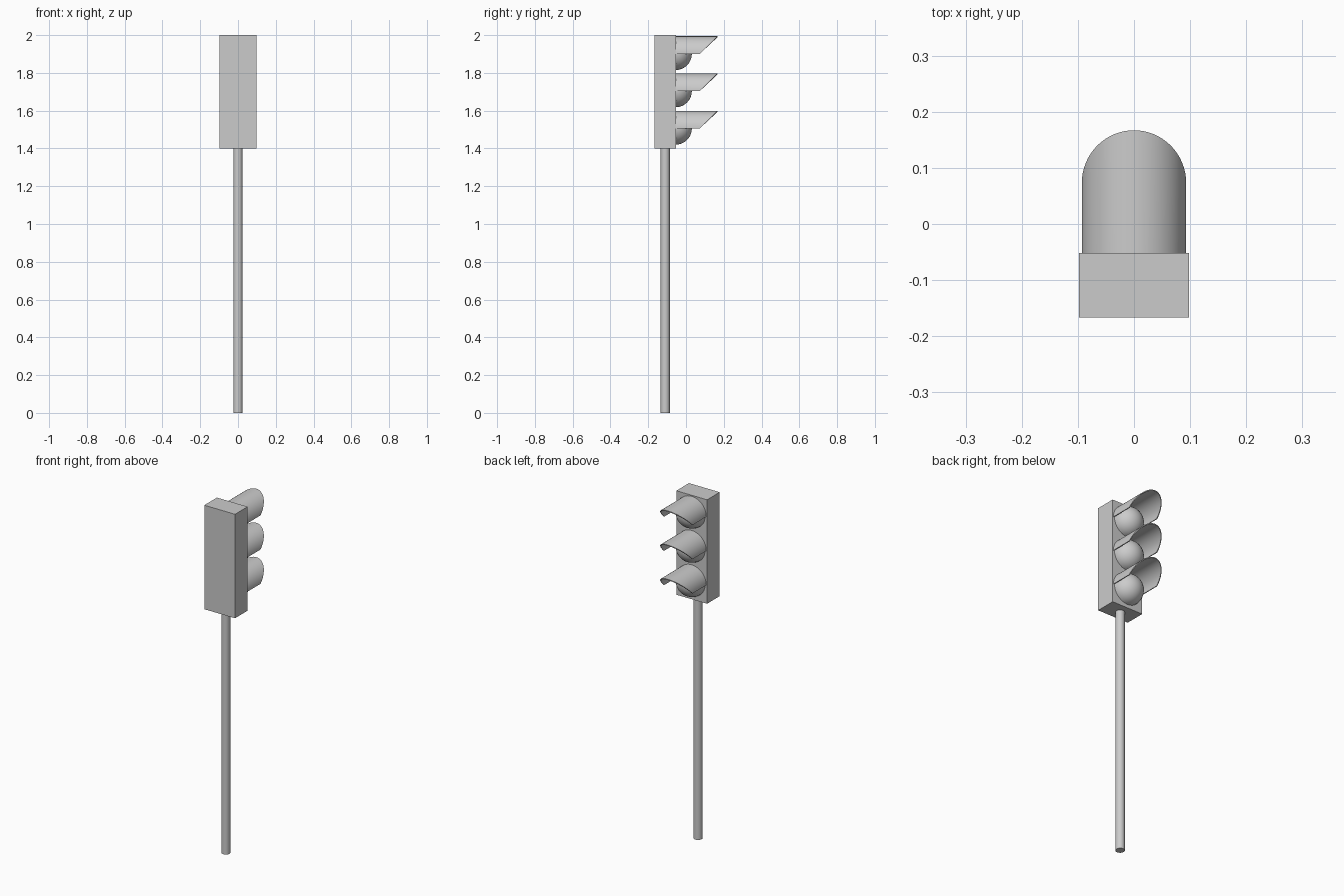
import bpy, bmesh, math
from mathutils import Matrix

if "Cube" in bpy.data.objects:
    bpy.data.objects.remove(bpy.data.objects["Cube"])

grey = bpy.data.materials.new("plain grey")
grey.diffuse_color = (0.6, 0.6, 0.6, 1)
grey.use_nodes = True
grey.node_tree.nodes["Principled BSDF"].inputs["Base Color"].default_value = grey.diffuse_color


def make(name, bm, smooth=True):
    bmesh.ops.recalc_face_normals(bm, faces=bm.faces)
    me = bpy.data.meshes.new(name)
    bm.to_mesh(me)
    bm.free()
    ob = bpy.data.objects.new(name, me)
    bpy.context.collection.objects.link(ob)
    me.materials.append(grey)
    if smooth:
        bpy.ops.object.select_all(action='DESELECT')
        bpy.context.view_layer.objects.active = ob
        ob.select_set(True)
        bpy.ops.object.shade_smooth_by_angle(angle=math.radians(35))
    return ob


# Pole
bm = bmesh.new()
bmesh.ops.create_cone(bm, cap_ends=True, segments=32, radius1=0.024, radius2=0.024,
                      depth=1.4, matrix=Matrix.Translation((0, -0.11, 0.7)))
make("pole", bm)

# Signal housing
bm = bmesh.new()
bmesh.ops.create_cube(bm, size=1, matrix=Matrix.Translation((0, -0.1095, 1.7))
                      @ Matrix.Diagonal((0.196, 0.115, 0.6, 1)))
make("housing", bm, False)

N = 32
BACK, SIDE_Y, TIP_Y = -0.056, 0.073, 0.167
R_OUT, R_IN = 0.093, 0.088
for name, z in (("top", 1.901), ("middle", 1.704), ("bottom", 1.506)):
    # Domed lamp: front half of a sphere
    bm = bmesh.new()
    bmesh.ops.create_uvsphere(bm, u_segments=32, v_segments=16, radius=0.086,
                              matrix=Matrix.Rotation(math.pi / 2, 4, 'X'))
    bmesh.ops.bisect_plane(bm, geom=bm.verts[:] + bm.edges[:] + bm.faces[:], dist=1e-5,
                           plane_co=(0, 0, 0), plane_no=(0, 1, 0), clear_inner=True)
    bmesh.ops.translate(bm, verts=bm.verts, vec=(0, -0.055, z))
    make(name + "_lamp", bm)

    # Visor: half tube with a slanted front cut
    bm = bmesh.new()
    rows = []
    for i in range(N + 1):
        a = math.pi * i / N
        c, s = math.cos(a), math.sin(a)
        front = SIDE_Y + (TIP_Y - SIDE_Y) * s
        rows.append([bm.verts.new((r * c, y, z + r * s)) for r, y in
                     ((R_OUT, BACK), (R_OUT, front), (R_IN, front), (R_IN, BACK))])
    for p, q in zip(rows, rows[1:]):
        for k in range(4):
            bm.faces.new((p[k], p[(k + 1) % 4], q[(k + 1) % 4], q[k]))
    bm.faces.new(rows[0])
    bm.faces.new(rows[-1])
    make(name + "_visor", bm)
